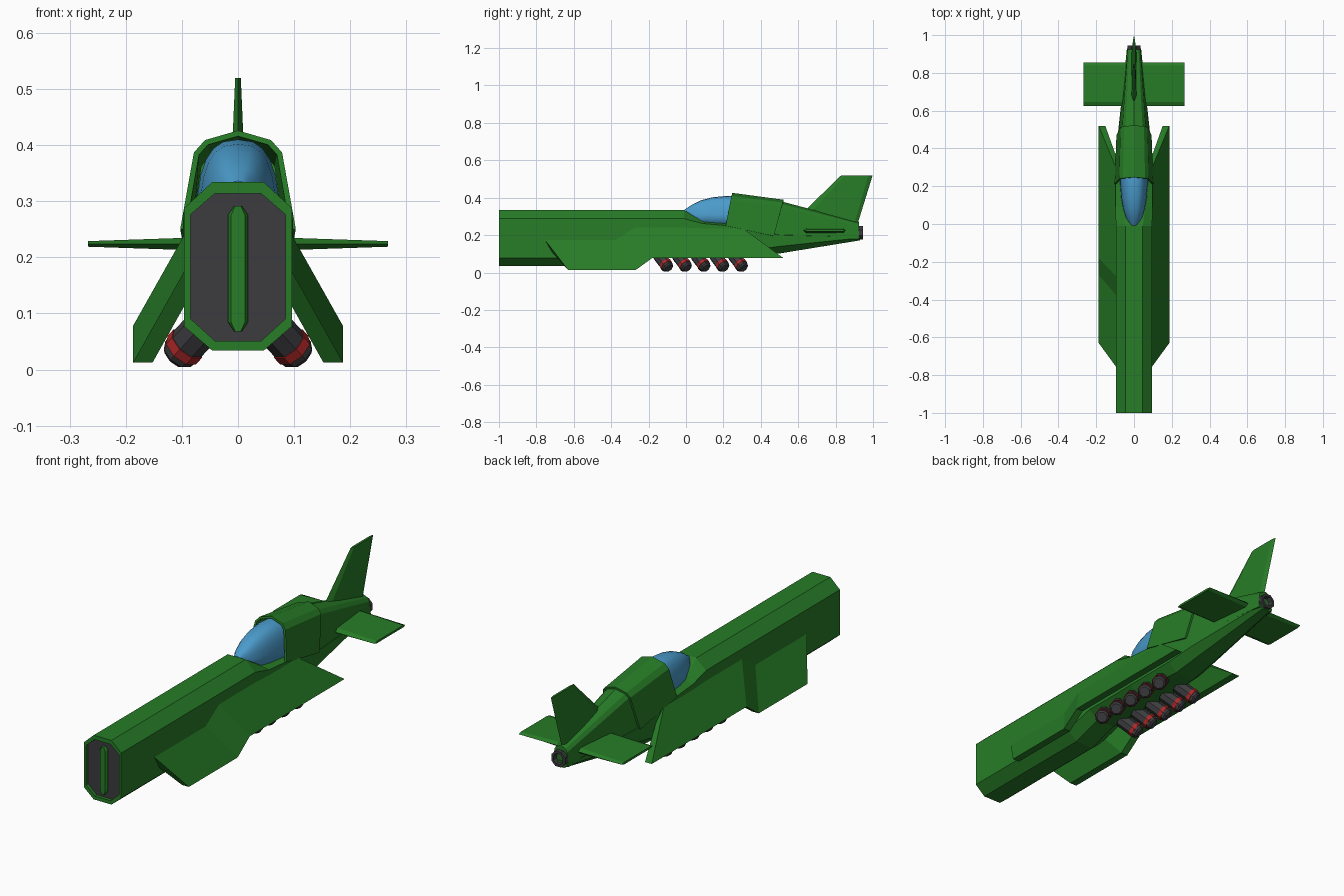
import bpy, bmesh, math
from mathutils import Vector

if "Cube" in bpy.data.objects:
    bpy.data.objects.remove(bpy.data.objects["Cube"])


def material(name, rgb):
    m = bpy.data.materials.new(name)
    m.diffuse_color = (*rgb, 1)
    m.use_nodes = True
    m.node_tree.nodes["Principled BSDF"].inputs["Base Color"].default_value = m.diffuse_color
    return m


GREEN = material("green", (0.02, 0.20, 0.02))
DARK = material("dark_grey", (0.045, 0.045, 0.05))
RED = material("red", (0.42, 0.02, 0.02))
BLUE = material("glass_blue", (0.07, 0.33, 0.6))


def loft(name, rings, mat, closed=True, caps=(True, True), mirror=False, thick=0):
    """Skin a list of equal-length point rings into one object."""
    bm = bmesh.new()
    vs = [[bm.verts.new(p) for p in r] for r in rings]
    n = len(rings[0])
    for a, b in zip(vs, vs[1:]):
        for i in range(n if closed else n - 1):
            j = (i + 1) % n
            bm.faces.new((a[i], a[j], b[j], b[i]))
    if caps[0]:
        bm.faces.new(vs[0])
    if caps[1]:
        bm.faces.new(vs[-1])
    bmesh.ops.recalc_face_normals(bm, faces=bm.faces)
    me = bpy.data.meshes.new(name)
    bm.to_mesh(me)
    bm.free()
    me.materials.append(mat)
    ob = bpy.data.objects.new(name, me)
    bpy.context.collection.objects.link(ob)
    if thick:
        mod = ob.modifiers.new("shell", 'SOLIDIFY')
        mod.thickness, mod.offset = thick, 0
    if mirror:
        ob.modifiers.new("mirror", 'MIRROR')
    return ob


def sym(half):
    """Mirror a half outline of (x, y, z) points that runs top to bottom."""
    return half + [(-x, y, z) for x, y, z in reversed(half) if x > 0]


def octagon(y, c, w, zt, zts, zbs, zb):
    return sym([(c, y, zt), (w, y, zts), (w, y, zbs), (c, y, zb)])


# Fuselage with recessed nose, cockpit dip and tapering tail underside
lip = (0.041, 0.085, 0.314, 0.276, 0.091, 0.051)
full = (0.046, 0.096, 0.334, 0.288, 0.077, 0.034)
loft("fuselage", [
    octagon(-0.975, *lip), octagon(-1, *lip), octagon(-1, *full),
    octagon(-0.35, *full),
    octagon(-0.2, 0.046, 0.096, 0.334, 0.288, 0.115, 0.08),
    octagon(-0.01, 0.046, 0.096, 0.334, 0.288, 0.115, 0.08),
    octagon(0.09, 0.06, 0.098, 0.272, 0.262, 0.115, 0.08),
    octagon(0.23, 0.06, 0.098, 0.268, 0.25, 0.115, 0.08),
    octagon(0.36, 0.05, 0.094, 0.25, 0.225, 0.12, 0.08),
    octagon(0.5, 0.045, 0.083, 0.22, 0.2, 0.14, 0.102),
    octagon(0.93, 0.02, 0.036, 0.2, 0.19, 0.185, 0.172)], GREEN, caps=(False, True))

# Nose grille plate and its central bar
loft("nose_plate", [octagon(-0.985, *lip), octagon(-0.975, *lip)], DARK)


def bar(y, s):
    return sym([(0.007 * s, y, 0.292), (0.018 * s, y, 0.275),
                (0.018 * s, y, 0.085), (0.007 * s, y, 0.068)])


loft("nose_bar", [bar(-1, 0.7), bar(-0.992, 1), bar(-0.975, 1)], GREEN)


# Canopy glass
def arch(y, w, base, top):
    pts = []
    for i in range(13):
        a = math.pi * i / 12
        c, s = math.cos(a), math.sin(a)
        pts.append((w * math.copysign(abs(c) ** 0.75, c), y,
                    base + (top - base) * s ** 0.75))
    return pts


canopy = loft("canopy", [arch(-0.008, 0.018, 0.30, 0.336), arch(0.03, 0.042, 0.28, 0.362),
                         arch(0.08, 0.058, 0.262, 0.386), arch(0.14, 0.068, 0.26, 0.402),
                         arch(0.22, 0.074, 0.255, 0.41), arch(0.3, 0.074, 0.25, 0.404)], BLUE)
for p in canopy.data.polygons:
    p.use_smooth = len(p.vertices) == 4

# Hood behind the canopy, an open shell with slanted ends
loft("cockpit_hood", [
    sym([(0.098, 0.212, 0.25), (0.074, 0.238, 0.385), (0.056, 0.242, 0.405), (0, 0.247, 0.421)]),
    sym([(0.088, 0.47, 0.195), (0.067, 0.512, 0.352), (0.05, 0.517, 0.37), (0, 0.522, 0.384)])],
    GREEN, closed=False, caps=(False, False), thick=0.01)

# Upper tail boom
loft("tail_boom", [
    sym([(0.086, 0.31, 0.225), (0.066, 0.34, 0.362), (0.048, 0.345, 0.385), (0, 0.35, 0.397)]),
    sym([(0.083, 0.485, 0.19), (0.063, 0.5, 0.352), (0.046, 0.5, 0.37), (0, 0.5, 0.383)]),
    sym([(0.038, 0.925, 0.178), (0.033, 0.925, 0.245), (0.024, 0.925, 0.26), (0, 0.925, 0.27)])],
    GREEN)

# Tail fin and tailplane
loft("tail_fin", [
    sym([(0, 0.64, 0.335), (0.013, 0.68, 0.335), (0.013, 0.9, 0.262), (0, 0.918, 0.262)]),
    sym([(0, 0.83, 0.52), (0.005, 0.85, 0.52), (0.005, 0.975, 0.52), (0, 0.998, 0.52)])], GREEN)


def foil(x, t):
    z = 0.224
    return [(x, 0.625, z), (x, 0.645, z + t), (x, 0.84, z + t),
            (x, 0.855, z), (x, 0.84, z - t), (x, 0.645, z - t)]


loft("tailplane", [foil(-0.267, 0.005), foil(0, 0.014), foil(0.267, 0.005)], GREEN)


# Side panels: a slanted slab that steps upward partway along its length
def slab(y_in, y_out, up):
    return [(0.092, y_in, 0.182 + up), (0.187, y_out, 0.013 + up),
            (0.152, y_out, 0.013 + up), (0.07, y_in, 0.159 + up)]


rear = slab(0.29, 0.52, 0.065)
loft("side_panel", [slab(-0.76, -0.63, 0), slab(-0.38, -0.27, 0),
                    slab(-0.28, -0.18, 0.065), rear], GREEN, mirror=True)


# Round stacked parts: exhausts and tail nozzle
def tube(name, tip, axis, steps, mat, sides=8, mirror=False):
    """steps are (distance along the axis from tip, radius)."""
    axis = Vector(axis).normalized()
    u = axis.cross(Vector((0, 0, 1))).normalized()
    v = axis.cross(u)
    rings = []
    for d, r in steps:
        rings.append([tuple(Vector(tip) + axis * d + r * (u * math.cos(a) + v * math.sin(a)))
                      for a in (math.tau * (i + 0.5) / sides for i in range(sides))])
    return loft(name, rings, mat, mirror=mirror)


for i in range(5):
    tip, axis = (0.112, -0.092 + 0.1 * i, 0.022), (0.6, 0.5, -0.65)
    tube(f"exhaust_pipe_{i + 1}", tip, axis, [(-0.11, 0.034), (-0.036, 0.034)],
         DARK, mirror=True)
    tube(f"exhaust_band_{i + 1}", tip, axis, [(-0.038, 0.036), (-0.02, 0.036)],
         RED, mirror=True)
    tube(f"exhaust_tip_{i + 1}", tip, axis, [(-0.022, 0.034), (-0.008, 0.032), (0, 0.024)],
         DARK, mirror=True)

tube("tail_nozzle", (0, 0.945, 0.213), (0, 1, 0),
     [(-0.05, 0.032), (-0.035, 0.038), (0, 0.038), (0, 0.026), (-0.02, 0.022)], DARK)
